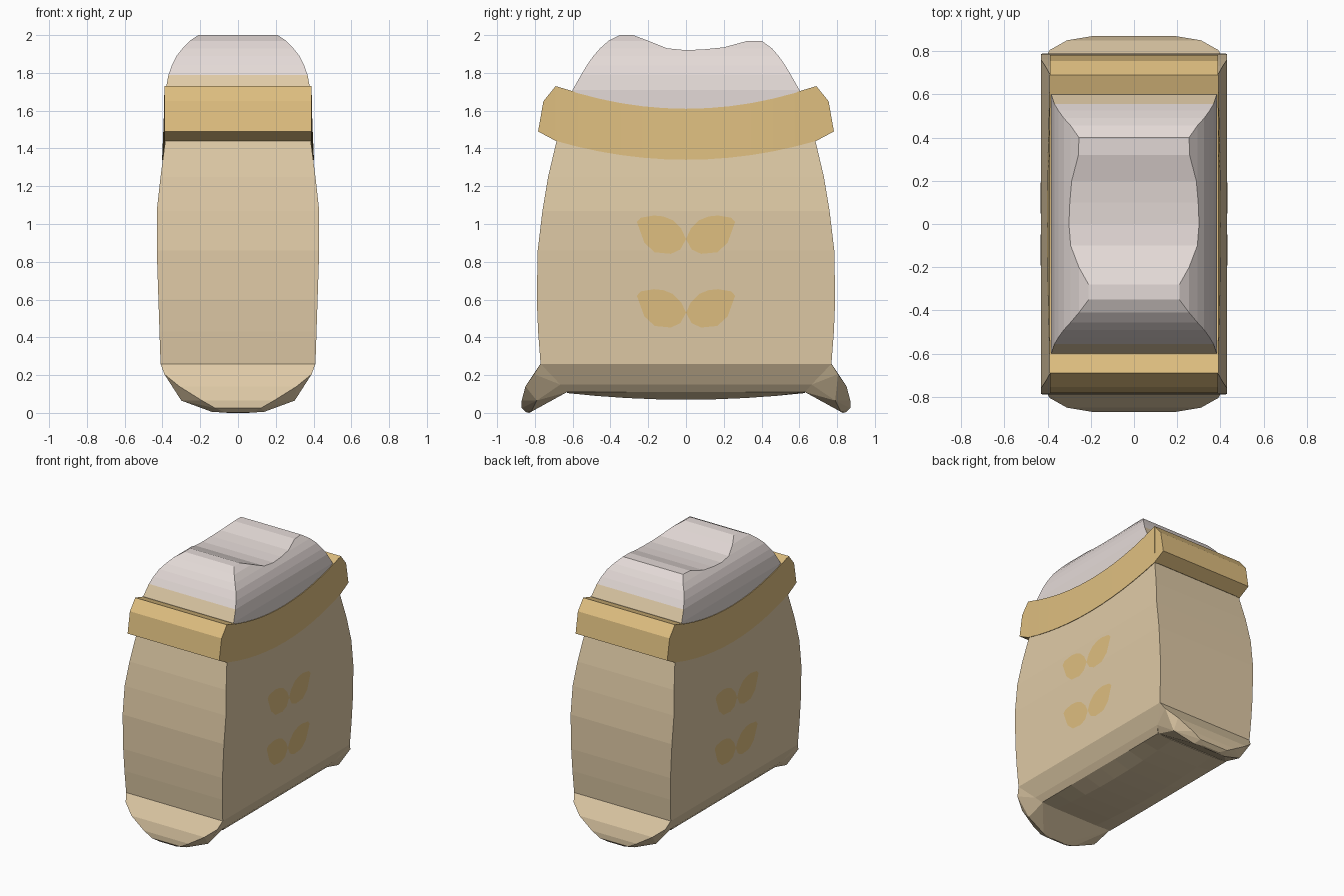
import bpy, bmesh

if "Cube" in bpy.data.objects:
    bpy.data.objects.remove(bpy.data.objects["Cube"])

# ---------- materials ----------
def lin(c):
    c /= 255
    return c / 12.92 if c <= 0.04045 else ((c + 0.055) / 1.055) ** 2.4

def material(name, rgb):
    m = bpy.data.materials.new(name)
    m.diffuse_color = (*[lin(c) for c in rgb], 1)
    m.use_nodes = True
    m.node_tree.nodes["Principled BSDF"].inputs["Base Color"].default_value = m.diffuse_color
    return m

PAPER = material("tan paper", (223, 202, 166))
GOLD = material("gold trim", (223, 191, 128))
FLOUR = material("white flour", (228, 218, 215))

# ---------- helpers ----------
def interp(table, t):
    for (a, u), (b, v) in zip(table, table[1:]):
        if t <= b:
            return u + (v - u) * max(0, (t - a) / (b - a))
    return table[-1][1]

def finish(name, bm, mats, fix=True):
    if fix:
        bmesh.ops.remove_doubles(bm, verts=bm.verts, dist=1e-4)
        bmesh.ops.recalc_face_normals(bm, faces=bm.faces)
    me = bpy.data.meshes.new(name)
    bm.to_mesh(me)
    bm.free()
    for m in mats:
        me.materials.append(m)
    ob = bpy.data.objects.new(name, me)
    bpy.context.collection.objects.link(ob)
    return ob

def loft(bm, rings):
    """Closed rings of equal length joined by quads and capped at both ends."""
    vs = [[bm.verts.new(p) for p in r] for r in rings]
    n = len(vs[0])
    for a, b in zip(vs, vs[1:]):
        for i in range(n):
            j = (i + 1) % n
            bm.faces.new((a[i], a[j], b[j], b[i]))
    bm.faces.new(vs[0])
    bm.faces.new(vs[-1])

# ---------- bag body: stacked rectangles (z, half x, half y) ----------
RINGS = [(.11, .31, .63), (.15, .345, .665), (.26, .41, .77), (.43, .4157, .783),
         (.6, .4213, .79), (.86, .43, .785), (1.07, .43, .76), (1.25, .41, .73),
         (1.44, .385, .685), (1.58, .378, .63)]
bm = bmesh.new()
loft(bm, [[(-x, -y, z), (x, -y, z), (x, y, z), (-x, y, z)] for z, x, y in RINGS])
finish("bag_body", bm, [PAPER])
BODY_X = [(z, x) for z, x, y in RINGS]

# ---------- sagging base ----------
bm = bmesh.new()
rings = []
for i in range(9):
    y = -.63 + 1.26 * i / 8
    z = .105 - .035 * (1 - (y / .63) ** 2)
    rings.append([(-.31, y, .115), (-.31, y, .11), (-.18, y, z), (.18, y, z),
                  (.31, y, .11), (.31, y, .115)])
loft(bm, rings)
finish("bag_base", bm, [PAPER])

# ---------- folded bottom flaps at both ends ----------
FLAP = [(.41, .77, .26), (.39, .805, .205), (.31, .85, .14), (.19, .87, .065),
        (.12, .87, .025), (.07, .845, .003), (.05, .83, 0), (.14, .82, .006),
        (.30, .79, .065), (.345, .77, .14), (.345, .665, .15), (.305, .63, .11)]
for name, s in (("front_flap", -1), ("back_flap", 1)):
    bm = bmesh.new()
    vs = [bm.verts.new((m * x, s * y, z)) for x, y, z in FLAP for m in (-1, 1)]
    res = bmesh.ops.convex_hull(bm, input=vs)
    bmesh.ops.delete(bm, geom=list({v for v in res["geom_interior"] + res["geom_unused"]
                                    if isinstance(v, bmesh.types.BMVert)}), context='VERTS')
    finish(name, bm, [PAPER])

# ---------- flour mound: cross-sections clipped by a top profile ----------
FLOUR_X = [(1.5, .383), (1.71, .383), (1.79, .368), (1.84, .35), (1.89, .325),
           (1.93, .293), (1.97, .255), (2.0, .21)]
TOP = [(-.6, 1.71), (-.555, 1.79), (-.525, 1.84), (-.49, 1.89), (-.455, 1.93),
       (-.41, 1.97), (-.35, 2.0), (-.28, 2.0), (-.2, 1.97), (-.1, 1.93), (0, 1.92),
       (.1, 1.925), (.2, 1.935), (.32, 1.968), (.4, 1.97), (.455, 1.93),
       (.49, 1.89), (.525, 1.84), (.555, 1.79), (.6, 1.71)]
bm = bmesh.new()
rings = []
for y, h in TOP:
    half = [(interp(FLOUR_X, min(z, h)), y, min(z, h)) for z, _ in FLOUR_X]
    rings.append(half + [(-x, yy, z) for x, yy, z in reversed(half)])
loft(bm, rings)
bmesh.ops.remove_doubles(bm, verts=bm.verts, dist=1e-4)
bmesh.ops.recalc_face_normals(bm, faces=bm.faces)
for f in bm.faces:   # paper lip showing at the foot of the two ends
    if abs(f.normal.y) > .6 and f.calc_center_median().z < 1.78:
        f.material_index = 1
finish("flour", bm, [FLOUR, PAPER], fix=False)

# ---------- rolled cuff: end rolls and curved side bands ----------
ROLL = [(.59, 1.70), (.69, 1.73), (.755, 1.65), (.783, 1.49), (.69, 1.44), (.59, 1.48)]
for name, s in (("front_cuff", -1), ("back_cuff", 1)):
    bm = bmesh.new()
    loft(bm, [[(x, s * y, z) for y, z in ROLL] for x in (-.389, .389)])
    finish(name, bm, [GOLD])
for name, s in (("left_cuff", -1), ("right_cuff", 1)):
    bm = bmesh.new()
    rings = []
    for i in range(13):
        y = -.69 + 1.38 * i / 12
        t = (y / .69) ** 2
        lo, hi = 1.34 + .10 * t, 1.61 + .12 * t
        xb = interp(BODY_X, lo) + .004
        rings.append([(s * .36, y, lo), (s * xb, y, lo), (s * .39, y, hi), (s * .36, y, hi - .005)])
    loft(bm, rings)
    finish(name, bm, [GOLD])

# ---------- leaf decals on both broad sides ----------
LEAF = [(0, .92), (-.025, .975), (-.07, 1.02), (-.12, 1.04), (-.17, 1.045), (-.24, 1.033),
        (-.26, 1.01), (-.24, .955), (-.22, .90), (-.165, .85), (-.08, .842), (-.03, .865)]
for name, s in (("left_leaves", -1), ("right_leaves", 1)):
    bm = bmesh.new()
    for drop in (0, .39):
        for m in (1, -1):
            f = bm.faces.new([bm.verts.new((s * (interp(BODY_X, z - drop) + .004), m * y, z - drop))
                              for y, z in LEAF])
            f.normal_update()
            if f.normal.x * s < 0:
                f.normal_flip()
    finish(name, bm, [GOLD], fix=False)
